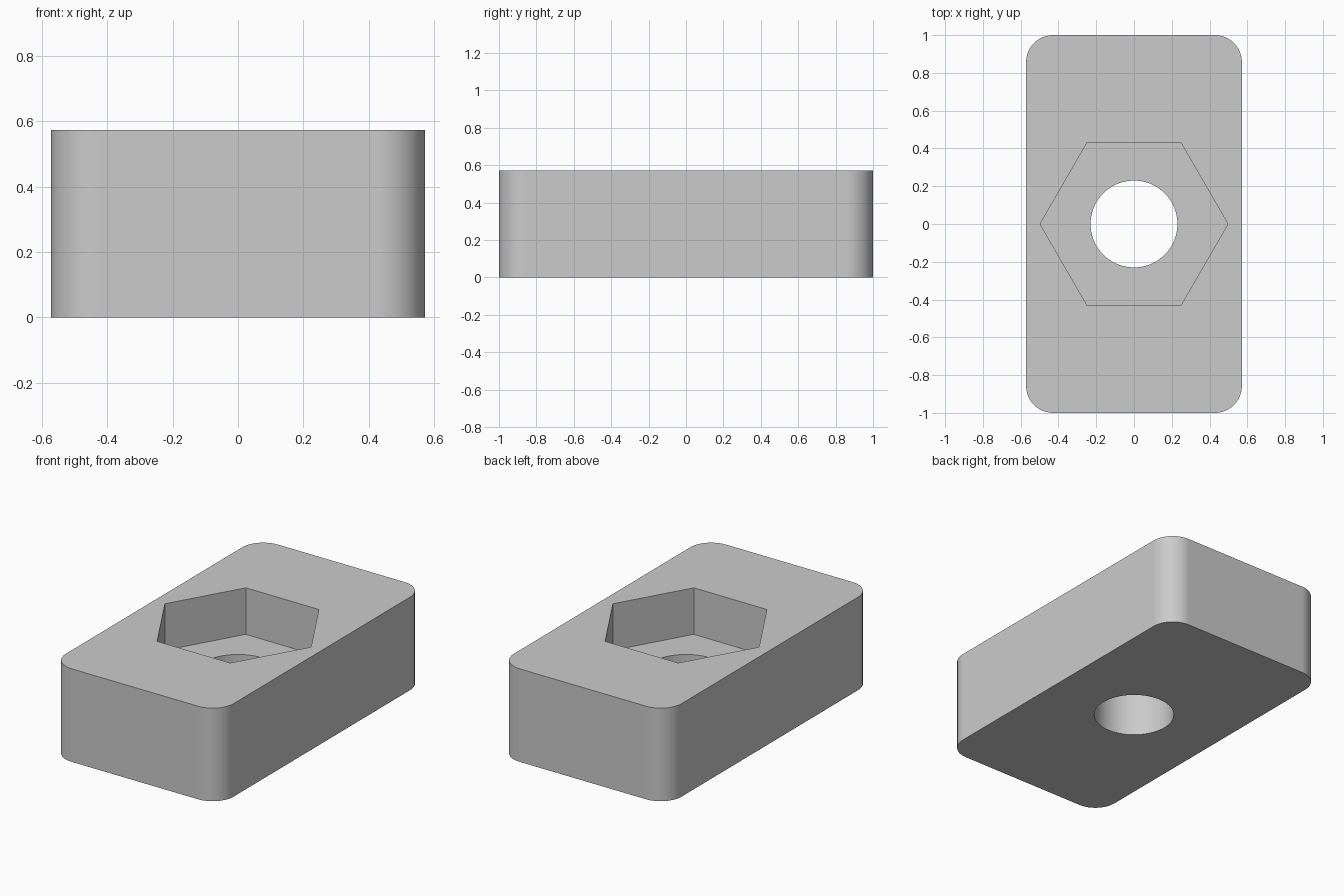
import bpy
import bmesh
from math import cos, sin, pi, radians

cube = bpy.data.objects.get("Cube")
if cube:
    bpy.data.objects.remove(cube, do_unlink=True)

HALF_X, HALF_Y, HEIGHT = 0.571, 1.0, 0.572
CORNER = 0.143
HOLE_RADIUS = 0.23
HEX_RADIUS = 0.497
POCKET_FLOOR = HEIGHT / 2
CORNER_STEPS = 16

grey = bpy.data.materials.new("plain grey")
grey.use_nodes = True
colour = (0.6, 0.6, 0.6, 1)
grey.diffuse_color = colour
grey.node_tree.nodes["Principled BSDF"].inputs["Base Color"].default_value = colour


def arc(cx, cy, radius, start, sweep, steps):
    return [(cx + radius * cos(start + sweep * i / steps),
             cy + radius * sin(start + sweep * i / steps)) for i in range(steps + 1)]


def prism(name, outline, bottom, top):
    """Extrude a flat outline straight up from bottom to top."""
    bm = bmesh.new()
    base = bm.faces.new([bm.verts.new((x, y, bottom)) for x, y in outline])
    raised = bmesh.ops.extrude_face_region(bm, geom=[base])["geom"]
    verts = [v for v in raised if isinstance(v, bmesh.types.BMVert)]
    bmesh.ops.translate(bm, verts=verts, vec=(0, 0, top - bottom))
    bmesh.ops.recalc_face_normals(bm, faces=bm.faces)
    mesh = bpy.data.meshes.new(name)
    bm.to_mesh(mesh)
    bm.free()
    mesh.materials.append(grey)
    obj = bpy.data.objects.new(name, mesh)
    bpy.context.collection.objects.link(obj)
    return obj


# Block with rounded upright corners
outline = []
for i, (sx, sy) in enumerate([(1, 1), (-1, 1), (-1, -1), (1, -1)]):
    outline += arc(sx * (HALF_X - CORNER), sy * (HALF_Y - CORNER),
                   CORNER, i * pi / 2, pi / 2, CORNER_STEPS)
block = prism("block", outline, 0, HEIGHT)

# Hexagonal nut pocket and round through hole
cutters = [
    prism("nut_pocket_cutter", arc(0, 0, HEX_RADIUS, 0, 2 * pi, 6)[:-1],
          POCKET_FLOOR, HEIGHT + 0.1),
    prism("bolt_hole_cutter", arc(0, 0, HOLE_RADIUS, 0, 2 * pi, 64)[:-1],
          -0.1, HEIGHT + 0.2),
]
bpy.ops.object.select_all(action="DESELECT")
bpy.context.view_layer.objects.active = block
block.select_set(True)
for cutter in cutters:
    cutter.hide_render = True
    cut = block.modifiers.new("cut", "BOOLEAN")
    cut.operation = "DIFFERENCE"
    cut.solver = "EXACT"
    cut.object = cutter
    bpy.ops.object.modifier_apply(modifier=cut.name)
    bpy.data.objects.remove(cutter, do_unlink=True)

# Smooth corners and bore, crisp edges, flat sides
bpy.ops.object.shade_smooth_by_angle(angle=radians(30))
weighted = block.modifiers.new("flat sides", "WEIGHTED_NORMAL")
weighted.keep_sharp = True
